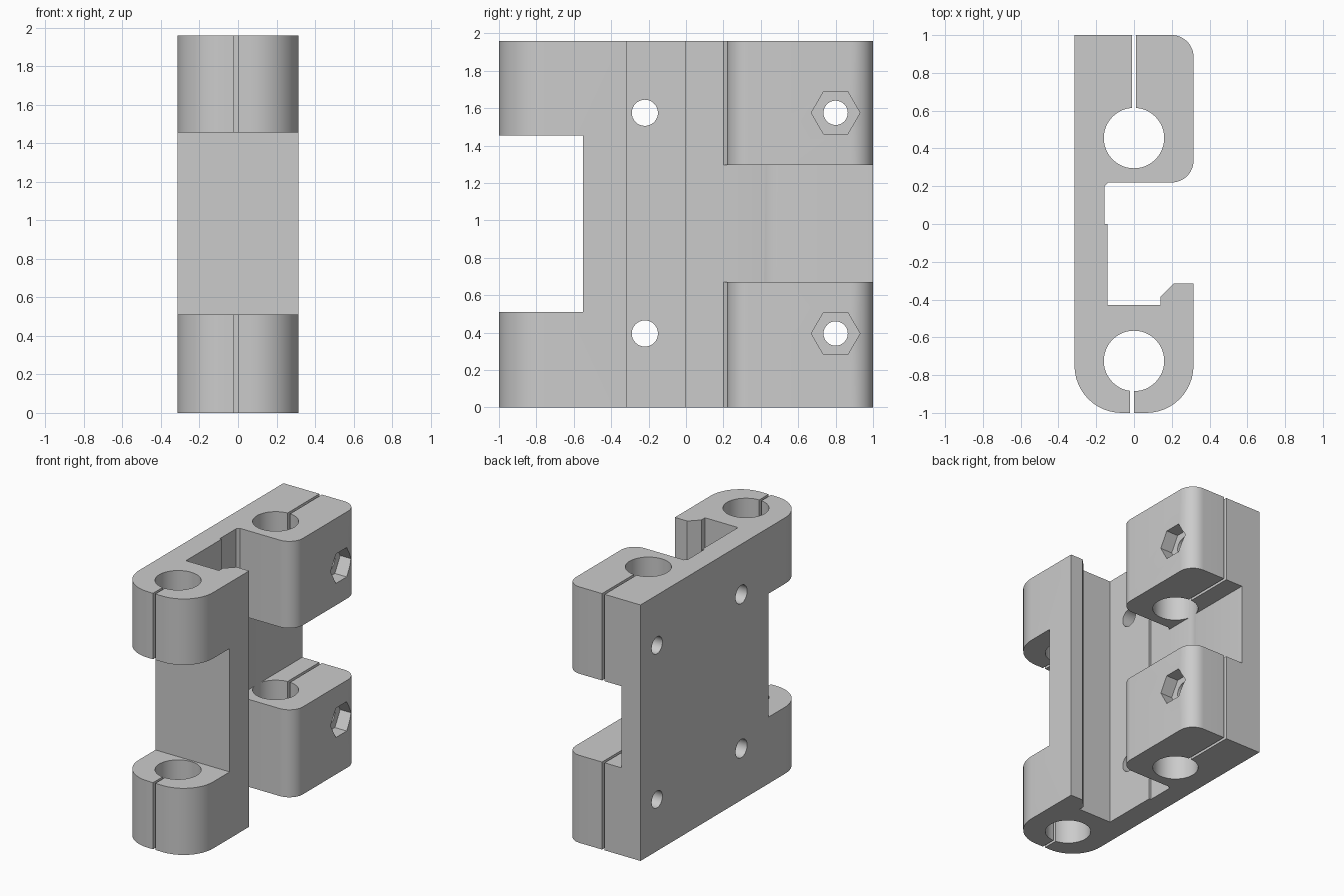
import bpy, bmesh, math
from mathutils import Matrix, Vector

cube = bpy.data.objects.get("Cube")
if cube:
    bpy.data.objects.remove(cube, do_unlink=True)

W, H = 0.315, 1.96          # half width and height of the block

grey = bpy.data.materials.new("plain grey")
grey.use_nodes = True
grey.diffuse_color = (0.6, 0.6, 0.6, 1)
grey.node_tree.nodes["Principled BSDF"].inputs["Base Color"].default_value = (0.6, 0.6, 0.6, 1)


def make_object(name, bm):
    bmesh.ops.recalc_face_normals(bm, faces=bm.faces)
    mesh = bpy.data.meshes.new(name)
    bm.to_mesh(mesh)
    bm.free()
    mesh.materials.append(grey)
    obj = bpy.data.objects.new(name, mesh)
    bpy.context.collection.objects.link(obj)
    return obj


def rounded(points, steps=12):
    """Outline from (x, y, corner radius) entries."""
    out = []
    for i, (x, y, r) in enumerate(points):
        p = Vector((x, y))
        if not r:
            out.append(p)
            continue
        a = (Vector(points[i - 1][:2]) - p).normalized()
        b = (Vector(points[(i + 1) % len(points)][:2]) - p).normalized()
        centre = p + (a + b) * r     # right-angled corners
        for k in range(steps + 1):
            t = k / steps * math.pi / 2
            out.append(centre - b * r * math.cos(t) - a * r * math.sin(t))
    return out


# Clamp block: one side profile drawn upwards
profile = rounded([
    (-W, 1, 0), (W, 1, 0.115), (W, 0.22, 0.115), (-0.135, 0.22, 0), (-0.155, 0.2, 0),
    (-0.155, 0, 0), (-0.14, 0, 0), (-0.14, -0.43, 0), (0.14, -0.43, 0), (0.14, -0.385, 0),
    (0.21, -0.315, 0), (W, -0.315, 0), (W, -1, 0.25), (-W, -1, 0.25)])
bm = bmesh.new()
base = bm.faces.new([bm.verts.new((p.x, p.y, 0)) for p in profile])
top = bmesh.ops.extrude_face_region(bm, geom=[base])
bmesh.ops.translate(bm, vec=(0, 0, H),
                    verts=[v for v in top["geom"] if isinstance(v, bmesh.types.BMVert)])
block = make_object("clamp_block", bm)


def cut(name, bm):
    cutter = make_object(name, bm)
    cutter.hide_render = True
    mod = block.modifiers.new(name, 'BOOLEAN')
    mod.operation, mod.solver, mod.object = 'DIFFERENCE', 'EXACT', cutter
    bpy.context.view_layer.objects.active = block
    bpy.ops.object.modifier_apply(modifier=name)
    bpy.data.objects.remove(cutter, do_unlink=True)


def cut_box(name, low, high):
    bm = bmesh.new()
    low, high = Vector(low), Vector(high)
    bmesh.ops.create_cube(bm, size=1, matrix=Matrix.Translation((low + high) / 2)
                          @ Matrix.Diagonal((*(high - low), 1)))
    cut(name, bm)


def cut_round(name, centre, radius, depth, axis, sides=48):
    bm = bmesh.new()
    turn = Matrix.Rotation(math.pi / 2, 4, 'Y') if axis == 'X' else Matrix()
    bmesh.ops.create_cone(bm, cap_ends=True, segments=sides, radius1=radius, radius2=radius,
                          depth=depth, matrix=Matrix.Translation(centre) @ turn)
    cut(name, bm)


# Rod bores and their clamping slits
cut_round("back_bore", (0, 0.455, H / 2), 0.16, 3, 'Z')
cut_round("front_bore", (0, -0.725, H / 2), 0.16, 3, 'Z')
cut_box("back_slit", (-0.011, 0.5, -1), (0.011, 2, 3))
cut_box("front_slit", (-0.02, -2, -1), (0, -0.75, 3))

# Middle notches that split the clamps into pairs
cut_box("front_notch", (-1, -2, 0.51), (1, -0.55, 1.455))
cut_box("back_notch", (-0.155, 0.195, 0.67), (1, 2, 1.295))

# Bolt holes with hexagonal nut pockets
for z in (0.395, 1.575):
    cut_round("plate_hole", (0, -0.22, z), 0.07, 2, 'X', 32)
    cut_round("bolt_hole", (0, 0.8, z), 0.065, 2, 'X', 32)
    # the first corner of the hexagon points upwards
    cut_round("nut_pocket", (W, 0.8, z), 0.13, 0.2, 'X', 6)

bpy.ops.object.select_all(action='DESELECT')
block.select_set(True)
bpy.context.view_layer.objects.active = block
bpy.ops.object.shade_smooth_by_angle(angle=math.radians(30))
